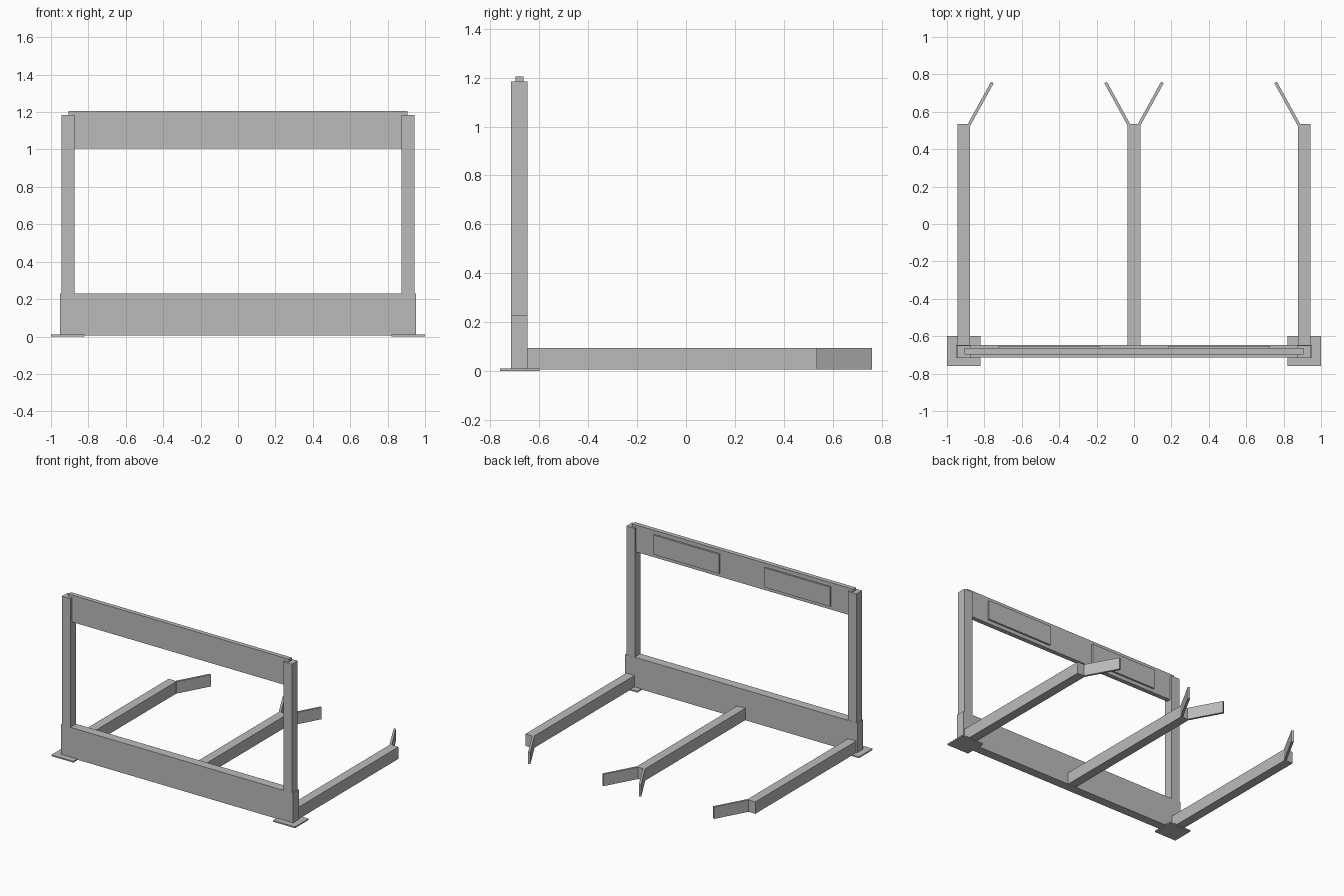
import bpy
from mathutils import Vector

cube = bpy.data.objects.get("Cube")
if cube:
    bpy.data.objects.remove(cube, do_unlink=True)

steel = bpy.data.materials.new("grey_steel")
grey = (0.5, 0.5, 0.5, 1)
steel.use_nodes = True
steel.diffuse_color = grey
steel.node_tree.nodes["Principled BSDF"].inputs["Base Color"].default_value = grey


def box(name, low, high, turn=0.0):
    """Box between two corners, turned about its own vertical axis."""
    low, high = Vector(low), Vector(high)
    bpy.ops.mesh.primitive_cube_add(size=1, location=(low + high) / 2)
    ob = bpy.context.object
    ob.name = name
    ob.scale = high - low
    ob.rotation_euler.z = turn
    ob.data.materials.append(steel)
    return ob


def leg(name, x):
    box(name, (x - 0.034, -0.65, 0.006), (x + 0.034, 0.535, 0.094))


def prong(name, x, side):
    """Thin upright plate splaying outward from a leg end."""
    start, end = Vector((x, 0.53)), Vector((x + side * 0.125, 0.757))
    span, mid = end - start, (start + end) / 2
    half = span.length / 2
    box(name, (mid.x - half, mid.y - 0.008, 0.006),
        (mid.x + half, mid.y + 0.008, 0.094), Vector((1, 0)).angle_signed(span) * -1)


# Crossbeams
box("lower_beam", (-0.953, -0.715, 0.005), (0.953, -0.648, 0.23))
box("upper_beam", (-0.907, -0.697, 1.005), (0.907, -0.664, 1.205))

# Parts repeated on both sides
for label, s in (("left", 1), ("right", -1)):
    def pair(name, x0, x1, y0, y1, z0, z1):
        a, b = sorted((s * x0, s * x1))
        box(f"{label}_{name}", (a, y0, z0), (b, y1, z1))

    pair("post", 0.875, 0.944, -0.716, -0.649, 0.2, 1.185)
    pair("foot_plate", 0.82, 1.0, -0.76, -0.6, 0.0, 0.01)
    pair("back_panel", 0.185, 0.725, -0.67, -0.651, 1.032, 1.176)
    leg(f"{label}_leg", s * 0.91)
    prong(f"{label}_leg_prong", s * 0.882, -s)
    prong(f"centre_{label}_prong", s * 0.027, s)

leg("centre_leg", 0)
